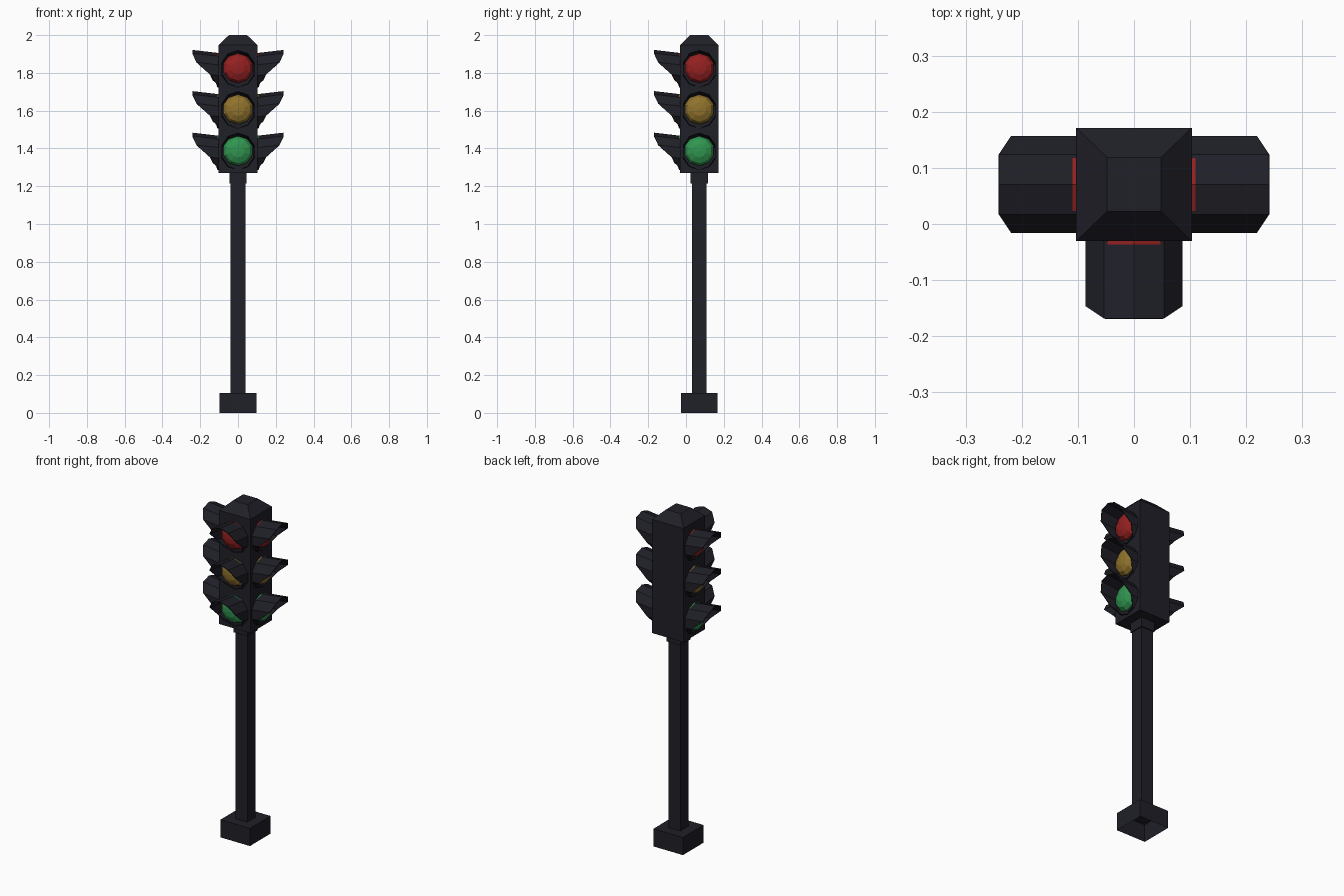
import bpy, bmesh, math
from mathutils import Matrix, Vector

if "Cube" in bpy.data.objects:
    bpy.data.objects.remove(bpy.data.objects["Cube"])

CY = 0.0705          # y of the post axis
HALF_X, HALF_Y = 0.103, 0.101


def material(name, rgb):
    m = bpy.data.materials.new(name)
    m.diffuse_color = (*rgb, 1)
    m.use_nodes = True
    m.node_tree.nodes["Principled BSDF"].inputs["Base Color"].default_value = m.diffuse_color
    return m


DARK = material("dark_paint", (0.014, 0.014, 0.021))


def finish(bm, name, mat, matrix=None):
    bmesh.ops.recalc_face_normals(bm, faces=bm.faces)
    me = bpy.data.meshes.new(name)
    bm.to_mesh(me)
    bm.free()
    me.materials.append(mat)
    ob = bpy.data.objects.new(name, me)
    if matrix:
        ob.matrix_world = matrix
    bpy.context.collection.objects.link(ob)
    return ob


def skin(bm, rings):
    """Join successive closed rings of vertices with quads."""
    for a, b in zip(rings, rings[1:]):
        for i in range(len(a)):
            j = (i + 1) % len(a)
            bm.faces.new((a[i], a[j], b[j], b[i]))


def square_stack(name, levels, open_bottom=False):
    """Rectangular sections (half x, half y, z) stacked on the post axis."""
    bm = bmesh.new()
    rings = [[bm.verts.new((sx * hx, CY + sy * hy, z))
              for sx, sy in ((-1, -1), (1, -1), (1, 1), (-1, 1))]
             for hx, hy, z in levels]
    skin(bm, rings)
    bm.faces.new(rings[-1])
    if not open_bottom:
        bm.faces.new(rings[0])
    return finish(bm, name, DARK)


# Post and housing
square_stack("base", [(0.097, 0.097, 0), (0.097, 0.097, 0.105)], True)
square_stack("pole", [(0.039, 0.039, 0.10), (0.039, 0.039, 1.23)])
square_stack("collar", [(0.046, 0.046, 1.215), (0.046, 0.046, 1.28)])
square_stack("housing", [(HALF_X, HALF_Y, 1.27), (HALF_X, HALF_Y, 1.947),
                         (0.048, 0.048, 2.0)])


# Lamp parts are built facing -y around the origin, then placed
def ring_point(i, r):
    a = math.radians(90 + 36 * i)
    return r * math.cos(a), r * math.sin(a)


def lens(name, mat, matrix):
    bm = bmesh.new()
    rings = []
    for r, d in ((0.080, -0.002), (0.080, 0.010), (0.066, 0.031), (0.036, 0.045)):
        rings.append([bm.verts.new((x, -d, z))
                      for x, z in (ring_point(i, r) for i in range(10))])
    skin(bm, rings)
    tip = bm.verts.new((0, -0.049, 0))
    for i in range(10):
        bm.faces.new((rings[-1][i], rings[-1][(i + 1) % 10], tip))
    finish(bm, name, mat, matrix)


# Visor reach at each of the ten corners, from the top round to the bottom
REACH = [0.138, 0.138, 0.116, 0.046, 0.012, 0.006]


def visor(name, matrix):
    bm = bmesh.new()
    back, front = [], []
    for i in range(10):
        x, z = ring_point(i, 0.091)
        z -= 0.012
        d = REACH[min(i, 10 - i)]
        back.append(bm.verts.new((x, 0.002, z)))
        front.append(bm.verts.new((x, -d, z + 0.12 * d)))
    skin(bm, [back, front])
    ob = finish(bm, name, DARK, matrix)
    mod = ob.modifiers.new("thickness", 'SOLIDIFY')
    mod.thickness = 0.004
    mod.offset = -1


LAMPS = [("red", 1.826, (0.30, 0.015, 0.015)),
         ("amber", 1.608, (0.28, 0.17, 0.025)),
         ("green", 1.388, (0.03, 0.30, 0.08))]
SIDES = [("front", 0, HALF_Y), ("right", 90, HALF_X), ("left", -90, HALF_X)]

for colour, z, rgb in LAMPS:
    mat = material(colour + "_glass", rgb)
    for side, angle, dist in SIDES:
        place = (Matrix.Translation((0, CY, z))
                 @ Matrix.Rotation(math.radians(angle), 4, 'Z')
                 @ Matrix.Translation((0, -dist, 0)))
        lens(f"{side}_{colour}_lens", mat, place)
        visor(f"{side}_{colour}_visor", place)
